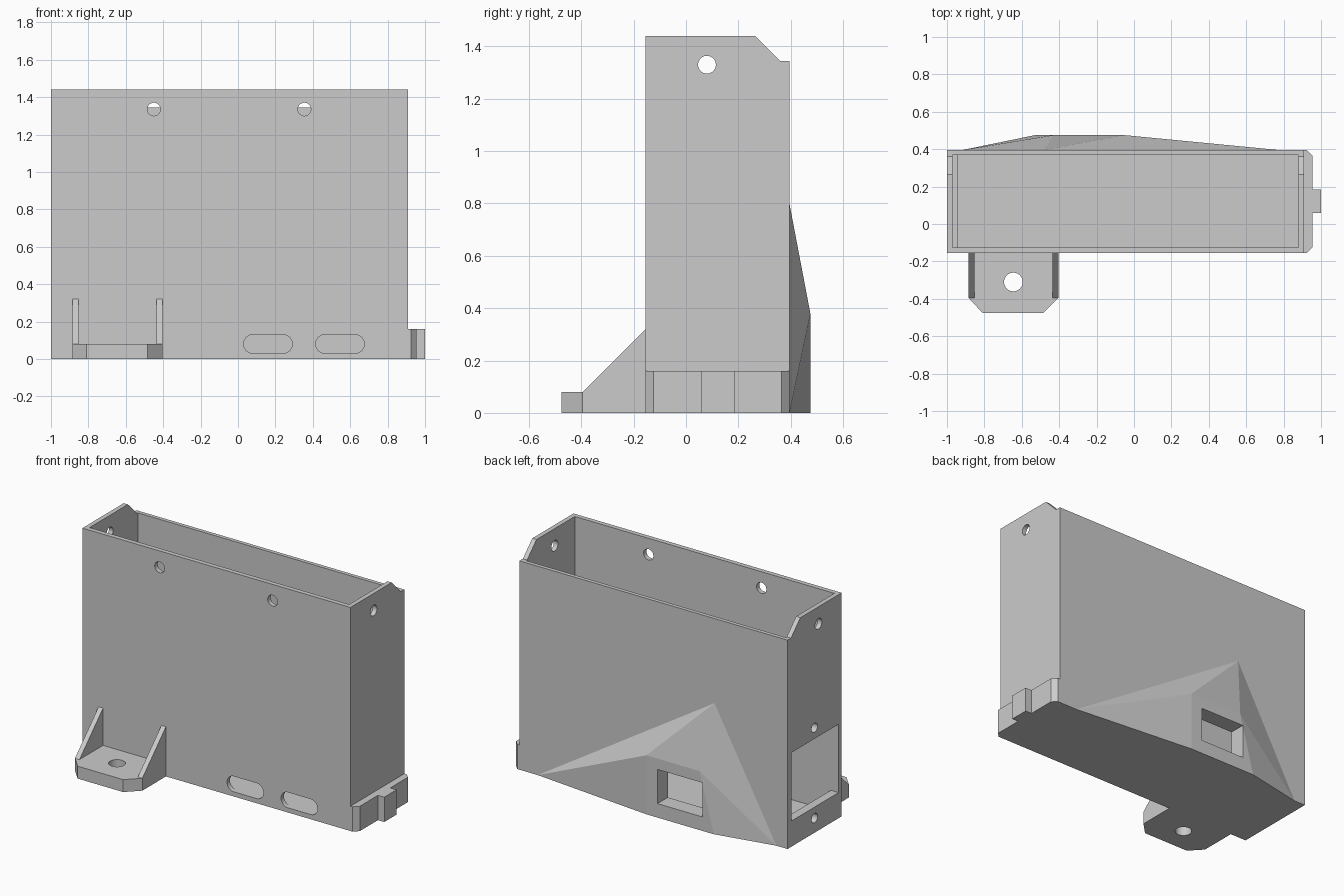
import bpy
import bmesh
import math
from mathutils import Vector

cube = bpy.data.objects.get("Cube")
if cube:
    bpy.data.objects.remove(cube, do_unlink=True)

grey = bpy.data.materials.new("light grey plastic")
grey.use_nodes = True
GREY = (0.6, 0.6, 0.6, 1)
grey.diffuse_color = GREY
grey.node_tree.nodes["Principled BSDF"].inputs["Base Color"].default_value = GREY


def finish(name, bm):
    bmesh.ops.recalc_face_normals(bm, faces=bm.faces)
    mesh = bpy.data.meshes.new(name)
    bm.to_mesh(mesh)
    bm.free()
    mesh.materials.append(grey)
    ob = bpy.data.objects.new(name, mesh)
    bpy.context.collection.objects.link(ob)
    return ob


def prism(name, points, axis, lo, hi):
    """Extrude a 2D outline along an axis; points use the other two axes in order."""
    bm = bmesh.new()

    def place(p, depth):
        c = list(p)
        c.insert("xyz".index(axis), depth)
        return bm.verts.new(c)
    face = bm.faces.new([place(p, lo) for p in points])
    ext = bmesh.ops.extrude_face_region(bm, geom=[face])
    move = Vector([hi - lo if a == axis else 0 for a in "xyz"])
    bmesh.ops.translate(bm, vec=move, verts=[g for g in ext["geom"] if isinstance(g, bmesh.types.BMVert)])
    return finish(name, bm)


def box(name, x, y, z):
    return prism(name, [(x[0], y[0]), (x[1], y[0]), (x[1], y[1]), (x[0], y[1])], "z", *z)


def slot(cx, cy, r, axis, lo, hi, half=0.0):
    """Round hole cutter, stretched into a slot when half is above zero."""
    pts = []
    for i in range(32):
        a = 2 * math.pi * (i + 0.5) / 32
        pts.append((cx + r * math.cos(a) + math.copysign(half, math.cos(a)), cy + r * math.sin(a)))
    return prism("cutter", pts, axis, lo, hi)


def cut(ob, cutter):
    cutter.hide_render = True
    mod = ob.modifiers.new("cut", "BOOLEAN")
    mod.operation, mod.solver, mod.object = "DIFFERENCE", "EXACT", cutter
    bpy.context.view_layer.objects.active = ob
    bpy.ops.object.modifier_apply(modifier=mod.name)
    bpy.data.objects.remove(cutter, do_unlink=True)


# Open-topped housing with a lower back wall
housing = prism("housing", [(-.155, 0), (.395, 0), (.395, 1.345), (.36, 1.345),
                            (.265, 1.44), (-.155, 1.44)], "x", -1, .91)
cut(housing, box("cutter", (-.97, .88), (-.125, .37), (.03, 2)))

# Screw holes through the ends and the front, cable slots in the front
cut(housing, slot(.08, 1.33, .034, "x", -2, 2))
for x in (-.45, .355):
    cut(housing, slot(x, 1.335, .035, "y", -1, 0))
for x in (.16, .545):
    cut(housing, slot(x, .08, .05, "y", -1, 0, .08))

# Thicker lower end wall with its port and screw holes
end_wall = box("end_wall_liner", (-.97, -.945), (-.125, .37), (.03, .77))
for ob in (housing, end_wall):
    cut(ob, box("cutter", (-1.2, -.8), (-.124, .355), (.165, .605)))
    for z in (.094, .676):
        cut(ob, slot(.12, z, .03, "x", -1.2, -.8))

# Faceted bulge on the back, with a window through it
bm = bmesh.new()
for p in [(-.92, .395, 0), (.78, .395, 0), (-.48, .395, .8), (-.53, .475, 0),
          (-.05, .475, 0), (-.05, .475, .38), (-.43, .475, .38)]:
    bm.verts.new(p)
bmesh.ops.convex_hull(bm, input=bm.verts)
bulge = finish("back_bulge", bm)
for ob in (housing, bulge):
    cut(ob, box("cutter", (-.45, -.13), (.2, .8), (.09, .31)))

# Mounting foot with screw hole and two gussets
foot = prism("mounting_foot", [(-.885, -.155), (-.885, -.395), (-.81, -.475), (-.485, -.475),
                               (-.405, -.395), (-.405, -.155)], "z", 0, .08)
cut(foot, slot(-.645, -.31, .05, "z", -1, 1))
for side, x in (("right", -.885), ("left", -.437)):
    prism(side + "_gusset", [(-.395, .08), (-.155, .08), (-.155, .32)], "x", x, x + .032)

# Chamfered end strip with a locating tab
prism("end_strip", [(.91, -.155), (.925, -.155), (.955, -.125), (.955, .365),
                    (.925, .395), (.91, .395)], "z", 0, .16)
box("locating_tab", (.955, 1), (.06, .185), (0, .16))
